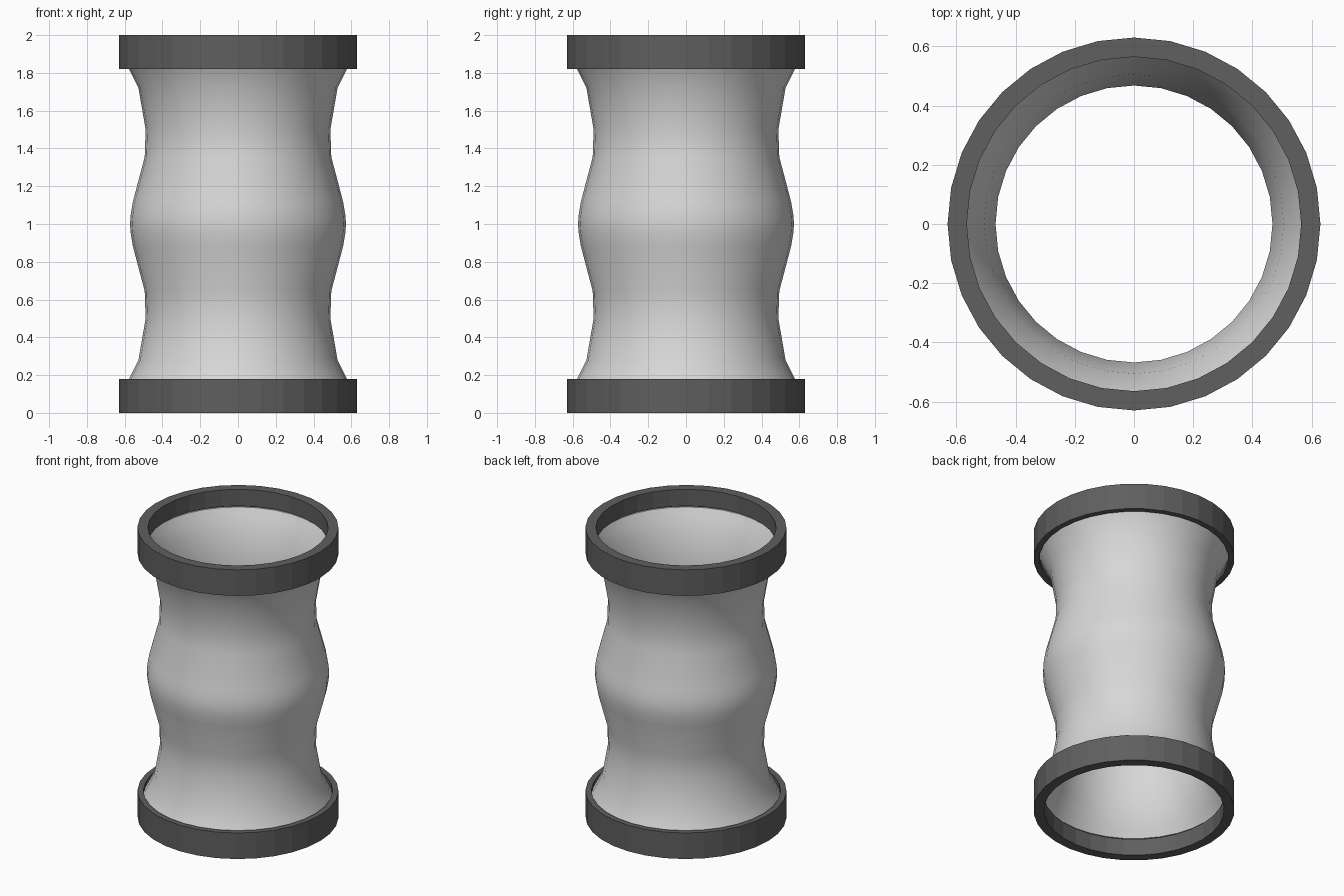
import bpy, bmesh, math

if "Cube" in bpy.data.objects:
    bpy.data.objects.remove(bpy.data.objects["Cube"])

SIDES = 32


def material(name, v):
    m = bpy.data.materials.new(name)
    m.diffuse_color = (v, v, v, 1)
    m.use_nodes = True
    m.node_tree.nodes["Principled BSDF"].inputs["Base Color"].default_value = m.diffuse_color
    return m


def lathe(name, profile, mat):
    """Revolve a closed (radius, height) outline around the z axis."""
    bm = bmesh.new()
    rings = []
    for i in range(SIDES):
        a = 2 * math.pi * i / SIDES
        rings.append([bm.verts.new((r * math.cos(a), r * math.sin(a), z)) for r, z in profile])
    n = len(profile)
    for i in range(SIDES):
        a, b = rings[i], rings[(i + 1) % SIDES]
        for j in range(n):
            k = (j + 1) % n
            bm.faces.new((a[j], b[j], b[k], a[k]))
    bmesh.ops.recalc_face_normals(bm, faces=bm.faces)
    me = bpy.data.meshes.new(name)
    bm.to_mesh(me)
    bm.free()
    me.materials.append(mat)
    ob = bpy.data.objects.new(name, me)
    bpy.context.collection.objects.link(ob)
    return ob


dark = material("dark grey", 0.115)
light = material("light grey", 0.68)

# Wavy thin-walled tube, lower half mirrored about mid height
half = [(0.603, 0.13), (0.577, 0.18), (0.527, 0.28), (0.489, 0.50),
        (0.494, 0.645), (0.556, 0.88), (0.568, 0.95)]
outer = half + [(0.572, 1.0)] + [(r, 2 - z) for r, z in reversed(half)]
inner = [(r - 0.021, z) for r, z in reversed(outer)]
tube = lathe("wavy_tube", outer + inner, light)
bpy.context.view_layer.objects.active = tube
tube.select_set(True)
bpy.ops.object.shade_smooth_by_angle(angle=math.radians(40))

# End collars: narrow lip at the open end, wider socket around the tube
collar = [(0.63, 0.0), (0.63, 0.18), (0.593, 0.18), (0.593, 0.115),
          (0.565, 0.115), (0.565, 0.0)]
lathe("bottom_collar", collar, dark)
lathe("top_collar", [(r, 2 - z) for r, z in collar], dark)
